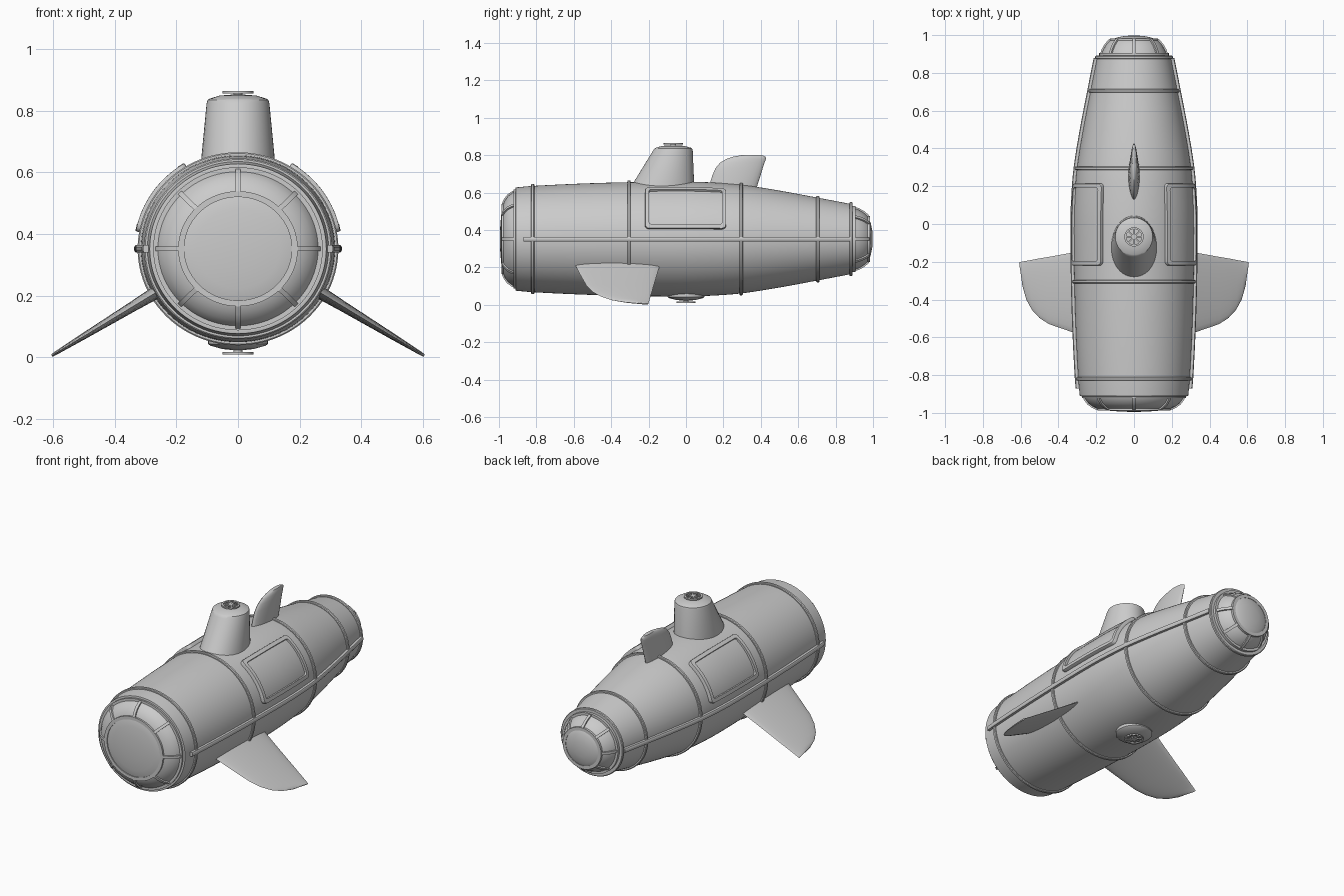
import bpy, bmesh, math
from math import sin, cos, pi, radians
from mathutils import Vector

if "Cube" in bpy.data.objects:
    bpy.data.objects.remove(bpy.data.objects["Cube"])

ZC, SX, N = 0.352, 1.04, 96   # hull axis height, slight sideways widening, segments


def loft(name, secs, ring=True, loop=False, cap=True, angle=35):
    """Skin point rows; ring closes each row, loop joins last row to first."""
    bm = bmesh.new()
    rows = [[bm.verts.new(p) for p in s] for s in secs]
    n, m = len(rows[0]), len(rows)
    for i in range(m if loop else m - 1):
        a, b = rows[i], rows[(i + 1) % m]
        for j in range(n if ring else n - 1):
            k = (j + 1) % n
            bm.faces.new((a[j], a[k], b[k], b[j]))
    if cap and ring and not loop:
        bm.faces.new(rows[0])
        bm.faces.new(rows[-1])
    bmesh.ops.remove_doubles(bm, verts=bm.verts, dist=1e-5)
    bmesh.ops.recalc_face_normals(bm, faces=bm.faces)
    me = bpy.data.meshes.new(name)
    bm.to_mesh(me)
    bm.free()
    ob = bpy.data.objects.new(name, me)
    bpy.context.collection.objects.link(ob)
    bpy.ops.object.select_all(action='DESELECT')
    ob.select_set(True)
    bpy.context.view_layer.objects.active = ob
    bpy.ops.object.shade_smooth_by_angle(angle=radians(angle))
    return ob


def at(y, r, a):
    return Vector((r * SX * cos(a), y, ZC + r * sin(a)))


def revolve(name, prof, closed=False):
    """Turn a (y, r) profile around the hull axis."""
    if closed:
        prof = prof + prof[:1]
    return loft(name, [[at(y, r, 2 * pi * i / N) for i in range(N)] for y, r in prof], cap=False)


HULL = [(-.91, .276), (-.82, .284), (-.55, .297), (-.3, .304), (0, .307), (.15, .302),
        (.3, .290), (.5, .259), (.7, .222), (.89, .186)]


def hull_r(y):
    for i in range(len(HULL) - 1):
        if y <= HULL[i + 1][0] or i == len(HULL) - 2:
            (y0, r0), (y1, r1) = HULL[i], HULL[i + 1]
            slope = []
            for k in (i, i + 1):
                a, b = HULL[max(k - 1, 0)], HULL[min(k + 1, len(HULL) - 1)]
                slope.append((b[1] - a[1]) / (b[0] - a[0]))
            h = y1 - y0
            t = (y - y0) / h
            return ((2*t**3 - 3*t*t + 1) * r0 + (t**3 - 2*t*t + t) * h * slope[0]
                    + (3*t*t - 2*t**3) * r1 + (t**3 - t*t) * h * slope[1])


# Hull shell with stepped ends
ys = [-.91 + 1.8 * i / 48 for i in range(49)]
revolve("hull", [(-.905, .24)] + [(-.912, .268)] + [(y, hull_r(y)) for y in ys] + [(.893, .15)])

# Hoops around the hull
for i, y in enumerate((-.82, -.305, .295, .705, .882)):
    r = hull_r(y)
    w = .009
    revolve(f"hull_hoop_{i}", [(y - w, r - .01), (y - w, r + .006), (y - w * .6, r + .01),
                               (y + w * .6, r + .01), (y + w, r + .006), (y + w, r - .01)], True)

# Domed end windows with radial ribs and rings
NOSE = [(-.9, .258), (-.925, .249), (-.95, .231), (-.968, .207), (-.98, .18)]
TAIL = [(.885, .170), (.92, .158), (.947, .143), (.967, .126), (.976, .115)]
nose_cap = [(-.98, .18), (-.988, .13), (-.993, .07), (-.995, .0)]
tail_cap = [(.976, .115), (.988, .085), (.996, .045), (.998, .0)]
for label, prof, capp, s in (("nose", NOSE, nose_cap, -1), ("tail", TAIL, tail_cap, 1)):
    revolve(label + "_dome", prof + capp[1:])
    for i, (y, r) in enumerate((prof[0], prof[-1])):
        w = .009
        y += s * (.012 if i == 0 else -.002)
        revolve(f"{label}_ring_{i}", [(y - w, r - .012), (y - w, r + .007),
                                      (y + w, r + .007), (y + w, r - .012)], True)
    for k in range(8):
        a = k * pi / 4
        side = Vector((-sin(a), 0, cos(a))) * .008
        secs = []
        for y, r in prof:
            lo, hi = at(y - s * .008, r - .008, a), at(y + s * .006, r + .006, a)
            secs.append([lo - side, lo + side, hi + side, hi - side])
        loft(f"{label}_rib_{k}", secs)


def rounded(y0, y1, a0, a1, ry, ra):
    """Rounded rectangle outline in (y, angle) with subdivided edges."""
    pts = []
    for cy, ca, q in ((y1 - ry, a1 - ra, 0), (y0 + ry, a1 - ra, 1),
                      (y0 + ry, a0 + ra, 2), (y1 - ry, a0 + ra, 3)):
        pts += [(cy + ry * cos(q * pi / 2 + t * pi / 8), ca + ra * sin(q * pi / 2 + t * pi / 8))
                for t in range(5)]
    out = []
    for i, p in enumerate(pts):
        q = pts[(i + 1) % len(pts)]
        n = 12 if abs(p[0] - q[0]) + abs(p[1] - q[1]) > .15 else 1
        out += [(p[0] + (q[0] - p[0]) * k / n, p[1] + (q[1] - p[1]) * k / n) for k in range(n)]
    return out


def fin(name, origin, d, flat, stations):
    """Loft lens sections (distance, y0, y1, thickness) along direction d."""
    secs = []
    for s, y0, y1, t in stations:
        row = []
        for k in range(24):
            a = 2 * pi * k / 24
            w = math.copysign(abs(sin(a)) ** 1.2, sin(a)) * t / 2
            row.append(origin + d * s + flat * w
                       + Vector((0, (y0 + y1) / 2 + (y1 - y0) / 2 * cos(a), 0)))
        secs.append(row)
    return loft(name, secs)


for label, m in (("right", 1), ("left", -1)):
    def side_pt(y, r, a):
        p = at(y, r, a)
        return Vector((m * p.x, p.y, p.z))

    # Raised side window and its frame
    A0, A1 = radians(10), radians(59)
    outer = rounded(-.22, .215, A0, A1, .022, .07)
    inner = rounded(-.197, .192, A0 + .075, A1 - .075, .012, .035)
    secs = []
    for (yo, ao), (yi, ai) in zip(outer, inner):
        yb, ab = yo * .9 + yi * .1, ao * .9 + ai * .1
        secs.append([side_pt(yo, hull_r(yo) - .01, ao), side_pt(yo, hull_r(yo) + .014, ao),
                     side_pt(yb, hull_r(yb) + .019, ab), side_pt(yi, hull_r(yi) + .019, ai),
                     side_pt(yi, hull_r(yi) - .01, ai)])
    loft(label + "_window_frame", secs, loop=True)
    loft(label + "_window_pane",
         [[side_pt(-.205 + .41 * j / 16, hull_r(-.205 + .41 * j / 16) + .007,
                   A0 + .04 + (A1 - A0 - .08) * i / 12) for j in range(17)] for i in range(13)],
         ring=False)

    # Long rubbing strake along the side
    secs = []
    for i in range(41):
        y = -.87 + 1.75 * i / 40
        x = hull_r(y) * SX
        secs.append([Vector((m * (x + dx), y, ZC + dz)) for dx, dz in
                     ((-.015, -.012), (.014, -.012), (.018, -.006), (.018, .006),
                      (.014, .012), (-.015, .012))])
    loft(label + "_strake", secs)

    # Diving plane
    d = Vector((m * .335, 0, -.203)).normalized()
    L = 1.17
    st = [(.22, -.615, -.13, .05), (.27, -.59, -.14, .042), (.34, -.568, -.154, .034),
          (.45, -.53, -.174, .025), (.50, -.498, -.182, .021), (.54, -.455, -.190, .017),
          (.57, -.40, -.195, .014), (.59, -.33, -.199, .012), (.605, -.22, -.202, .009)]
    fin(label + "_diving_plane", Vector((m * .27, 0, .208)), d, Vector((m * .203, 0, .335)).normalized(),
        [((x - .27) * L, a, b, t) for x, a, b, t in st])

# Dorsal fin
fin("dorsal_fin", Vector((0, 0, 0)), Vector((0, 0, 1)), Vector((1, 0, 0)),
    [(.58, .10, .365, .062), (.64, .125, .382, .06), (.69, .14, .398, .054), (.73, .157, .410, .048),
     (.76, .182, .420, .042), (.78, .215, .427, .036), (.792, .25, .426, .031), (.801, .30, .405, .024)])


def stack(name, levels):
    """Loft ellipses given as (z, centre y, rx, ry)."""
    return loft(name, [[Vector((rx * cos(2 * pi * i / 48), cy + ry * sin(2 * pi * i / 48), z))
                        for i in range(48)] for z, cy, rx, ry in levels], angle=30)


# Conning tower and keel hatch base
stack("conning_tower", [(.59, -.137, .124, .19), (.66, -.117, .118, .16), (.825, -.07, .102, .106),
                        (.836, -.068, .099, .101), (.84, -.068, .092, .094), (.85, -.068, .06, .06),
                        (.853, -.068, .02, .02)])
stack("keel_hatch", [(.08, 0, .097, .1), (.043, 0, .097, .1), (.037, 0, .09, .093),
                     (.026, 0, .05, .05), (.023, 0, .02, .02)])

# Spoked hatch wheels
for label, y, z, stem in (("top", -.068, .861, -.015), ("keel", 0, .013, .015)):
    stack(label + "_wheel_hub", [(z + stem, y, .014, .014), (z - stem * .25, y, .014, .014)])
    c = Vector((0, y, z))
    loft(label + "_wheel_rim", [[c + Vector((r * cos(t), r * sin(t), h)) for r, h in
         ((.041, -.004), (.051, -.004), (.051, .004), (.041, .004))]
        for t in [2 * pi * i / 40 for i in range(40)]], loop=True)
    for k in range(8):
        t = k * pi / 4
        u, v = Vector((cos(t), sin(t), 0)), Vector((-sin(t), cos(t), 0)) * .004
        w = Vector((0, 0, .003))
        loft(f"{label}_wheel_spoke_{k}", [[c + u * r - v - w, c + u * r + v - w,
                                          c + u * r + v + w, c + u * r - v + w] for r in (.01, .045)])
